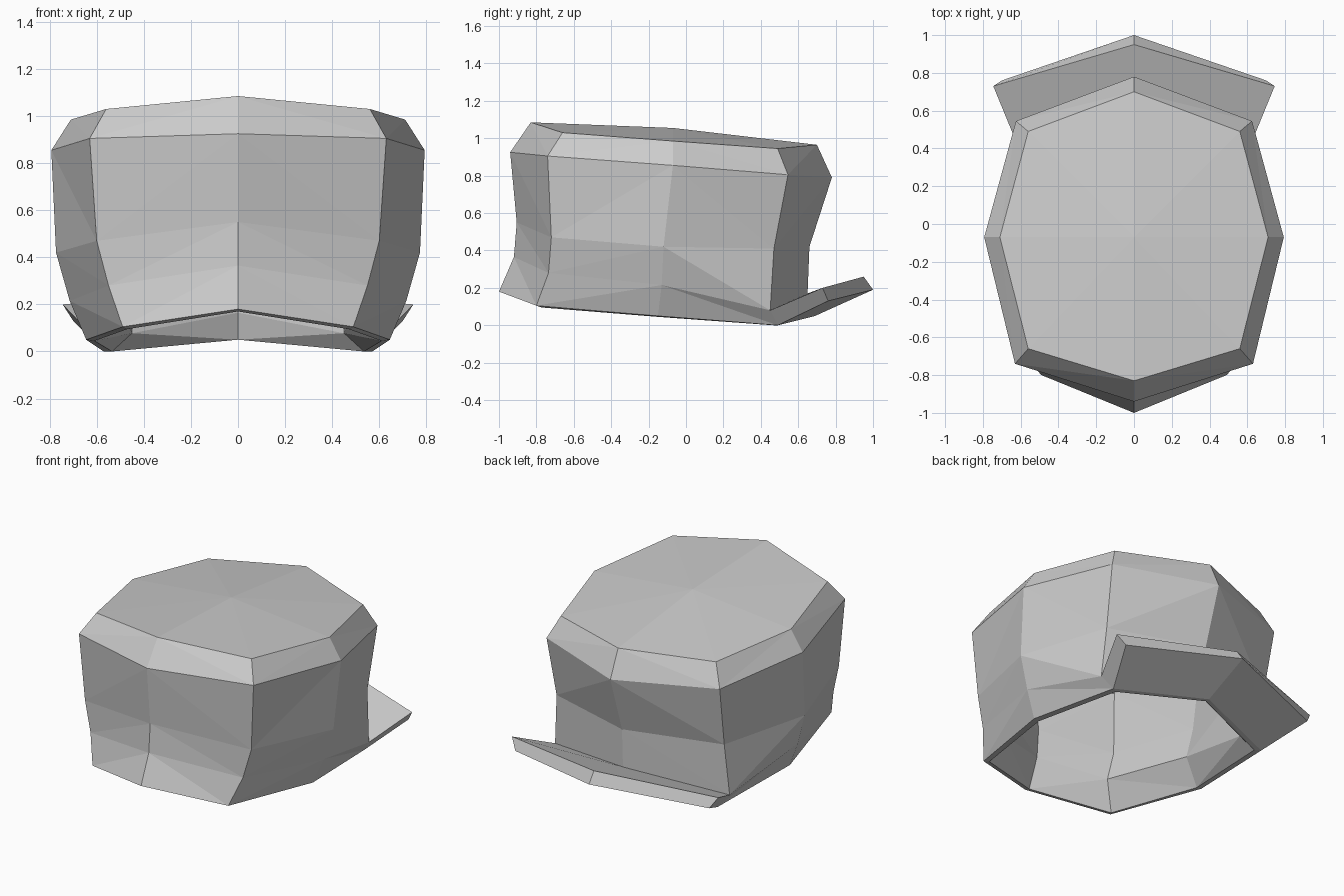
import bpy
import bmesh

default = bpy.data.objects.get("Cube")
if default:
    bpy.data.objects.remove(default, do_unlink=True)

grey = bpy.data.materials.new("plain_grey")
grey.use_nodes = True
COLOUR = (0.6, 0.6, 0.6, 1)
grey.diffuse_color = COLOUR
grey.node_tree.nodes["Principled BSDF"].inputs["Base Color"].default_value = COLOUR


def mirrored_ring(half):
    """Close a half outline, front middle to back middle, into a full ring."""
    return half + [(-x, y, z) for x, y, z in half[-2:0:-1]]


def lining(half):
    """Shrink an outer half outline to the lining inside it."""
    return [(x * .715, y * .97, z * .97) for x, y, z in half]


# Half outlines of the outer wall, top rim first and open bottom last
top = [(0, -.83, 1.085), (.56, -.66, 1.03), (.71, -.07, .985), (.56, .49, .945), (0, .70, .965)]
shoulder = [(0, -.94, .925), (.63, -.74, .905), (.793, -.07, .855), (.625, .545, .805), (0, .78, .79)]
middle = [(0, -.905, .55), (.60, -.72, .47), (.773, -.12, .42), (.605, .47, .41), (0, .66, .42)]
low = [(0, -.92, .365), (.55, -.735, .28), (.715, -.13, .215), (.63, .45, .08), (0, .65, .17)]
bottom = [(0, -1, .18), (.49, -.80, .105), (.645, -.15, .05), (.57, .49, 0), (0, .69, .05)]
lip = [(0, -.965, .17), (.47, -.77, .095), (.61, -.15, .045), (.535, .47, 0), (0, .66, .05)]

bm = bmesh.new()
halves = [top, shoulder, middle, low, bottom, lip] + [lining(h) for h in (low, middle, shoulder, top)]
rings = [[bm.verts.new(p) for p in mirrored_ring(h)] for h in halves]
low_ring, bottom_ring = rings[3], rings[4]
count = len(low_ring)
BACK = (3, 4)  # wall panels replaced by the brim

# Crown and lining: faceted bands between neighbouring rings
for a, b in zip(rings, rings[1:]):
    for i in range(count):
        if a is low_ring and i in BACK:
            continue
        j = (i + 1) % count
        if i % 2 == 0:
            bm.faces.new((a[i], b[i], b[j]))
            bm.faces.new((a[i], b[j], a[j]))
        else:
            bm.faces.new((a[i], b[i], a[j]))
            bm.faces.new((b[i], b[j], a[j]))

# Crown top and lining ceiling, each a fan round a middle point
middle_top = [(0, -.07, 1.055)]
for ring, point in ((rings[0], middle_top[0]), (rings[-1], lining(middle_top)[0])):
    peak = bm.verts.new(point)
    for i in range(count):
        bm.faces.new((peak, ring[i], ring[(i + 1) % count]))

# Upturned brim swept out of the lower back of the wall
under = [bm.verts.new(p) for p in ((.70, .76, .13), (0, 1, .19), (-.70, .76, .13))]
upper = [bm.verts.new(p) for p in ((.745, .73, .2), (0, .95, .26), (-.745, .73, .2))]
sections = [(low_ring[i + 3], bottom_ring[i + 3], under[i], upper[i]) for i in range(3)]
for a, b in zip(sections, sections[1:]):
    for i in range(1, 4):
        j = (i + 1) % 4
        bm.faces.new((a[i], a[j], b[j], b[i]))
for end in (sections[0], sections[-1]):
    bm.faces.new(end)

bmesh.ops.recalc_face_normals(bm, faces=bm.faces)
mesh = bpy.data.meshes.new("brimmed_cap")
bm.to_mesh(mesh)
bm.free()
mesh.materials.append(grey)
cap = bpy.data.objects.new("brimmed_cap", mesh)
bpy.context.collection.objects.link(cap)
